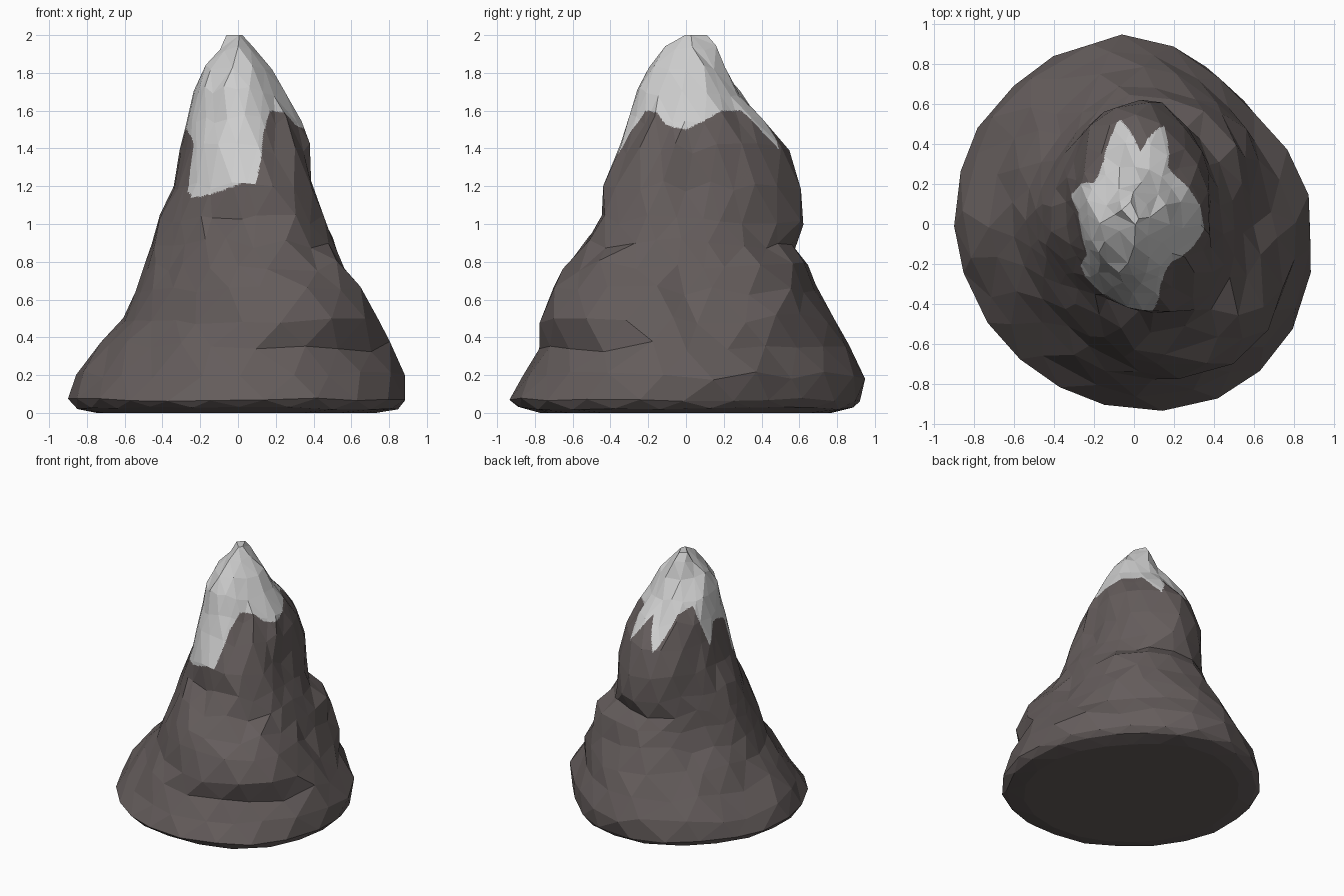
import bpy, bmesh, math, random

random.seed(7)
SEGMENTS = 22

# Height, then radius toward E, NE, N, NW, W, SW, S, SE (hundredths)
PROFILE = [
    (7, 88, 82, 93, 92, 90, 88, 93, 97),
    (20, 89, 82, 94, 89, 85, 80, 85, 91),
    (35, 80, 73, 86, 76, 72, 66, 78, 83),
    (50, 70, 73, 78, 66, 62, 59, 73, 87),
    (65, 60, 69, 69, 57, 55, 53, 69, 80),
    (78, 55, 65, 65, 52, 49, 48, 63, 69),
    (90, 50, 53, 58, 49, 46, 43, 53, 58),
    (102, 44, 50, 63, 46, 42, 39, 43, 53),
    (120, 38, 49, 62, 43, 34, 34, 43, 48),
    (140, 38, 43, 55, 39, 29, 30, 35, 38),
    (155, 34, 35, 42, 35, 26, 26, 30, 29),
    (170, 25, 26, 29, 28, 23, 23, 26, 24),
    (183, 18, 19, 21, 17, 17, 17, 20, 17),
    (193, 8, 10, 16, 12, 9, 8, 11, 9),
    (200, 1, 3, 11, 9, 4, 4, 3, 1),
]
# Snow line: compass angle in degrees, height in hundredths
SNOW_LINE = [
    (-180, 150), (-155, 146), (-147, 142), (-142, 117), (-125, 114), (-105, 117),
    (-85, 122), (-78, 121), (-66, 148), (-52, 160), (-32, 159), (-18, 152),
    (0, 150), (35, 160), (60, 160), (73, 140), (85, 160), (98, 137),
    (115, 162), (135, 166), (155, 135), (168, 150), (180, 150),
]


def make_material(name, color):
    mat = bpy.data.materials.new(name)
    mat.use_nodes = True
    mat.diffuse_color = (*color, 1)
    bsdf = next(n for n in mat.node_tree.nodes if n.type == 'BSDF_PRINCIPLED')
    bsdf.inputs["Base Color"].default_value = (*color, 1)
    bsdf.inputs["Roughness"].default_value = 0.9
    return mat


def ring_radius(radii, angle):
    """Smooth closed interpolation between the compass radii."""
    t = (angle / math.tau * len(radii)) % len(radii)
    i, f = int(t), t % 1
    a, b, c, d = (radii[(i + k) % len(radii)] for k in (-1, 0, 1, 2))
    return b + 0.5 * f * (c - a + f * (2*a - 5*b + 4*c - d + f * (3*(b - c) + d - a)))


def snow_height(x, y):
    angle = math.degrees(math.atan2(y, x))
    for (a0, z0), (a1, z1) in zip(SNOW_LINE, SNOW_LINE[1:]):
        if a0 <= angle <= a1:
            return (z0 + (z1 - z0) * (angle - a0) / (a1 - a0)) / 100


def add_ring(bm, z, radii, row, rough):
    verts = []
    for s in range(SEGMENTS):
        angle = (s + 0.5 * (row % 2) + random.uniform(-0.25, 0.25) * rough) / SEGMENTS * math.tau
        r = ring_radius(radii, angle) * (1 + random.uniform(-0.02, 0.02) * rough)
        dz = random.uniform(-0.03, 0.03) * rough
        verts.append(bm.verts.new((r * math.cos(angle), r * math.sin(angle), z + dz)))
    return verts


def bridge(bm, low, high, row):
    """Join two staggered rings with a band of triangles."""
    n = SEGMENTS
    for s in range(n):
        t = (s + 1) % n
        if row % 2:
            bm.faces.new((low[s], low[t], high[t]))
            bm.faces.new((low[s], high[t], high[s]))
        else:
            bm.faces.new((low[s], low[t], high[s]))
            bm.faces.new((low[t], high[t], high[s]))


cube = bpy.data.objects.get("Cube")
if cube:
    bpy.data.objects.remove(cube, do_unlink=True)

# Rock body: foot rings, flanks and peak
bm = bmesh.new()
levels = [(p[0] / 100, [r / 100 for r in p[1:]]) for p in PROFILE]
foot = levels[0][1]
levels = [(0, [r * 0.83 for r in foot]), (0.025, [r * 0.96 for r in foot])] + levels
rings = []
for row, (z, radii) in enumerate(levels):
    rough = 0 if row == 0 or z > 1.95 else 0.3 if row < 3 else 0.5 if z > 1.8 else 1
    rings.append(add_ring(bm, z, radii, row, rough))
for row in range(len(rings) - 1):
    bridge(bm, rings[row], rings[row + 1], row)

# Flat underside and a short summit ridge, with larger facets near the top
bm.faces.new(list(reversed(rings[0])))
bm.faces.new(rings[-1])
bmesh.ops.remove_doubles(bm, verts=[v for v in bm.verts if v.co.z > 1.6], dist=0.06)
bmesh.ops.triangulate(bm, faces=[f for f in bm.faces if f.calc_center_median().z > 1.6])

# Finer flat faces around the snow line, so that its edge is crisp
upper = [e for e in bm.edges if max(v.co.z for v in e.verts) > 1.05]
bmesh.ops.subdivide_edges(bm, edges=upper, cuts=14, use_grid_fill=True)
bmesh.ops.recalc_face_normals(bm, faces=bm.faces)
for face in bm.faces:
    c = face.calc_center_median()
    face.material_index = int(c.z > 1.05 and c.z > snow_height(c.x, c.y))

mesh = bpy.data.meshes.new("mountain")
bm.to_mesh(mesh)
bm.free()
mesh.materials.append(make_material("dark_rock", (0.128, 0.108, 0.106)))
mesh.materials.append(make_material("snow", (0.62, 0.62, 0.62)))
mountain = bpy.data.objects.new("mountain", mesh)
bpy.context.collection.objects.link(mountain)
